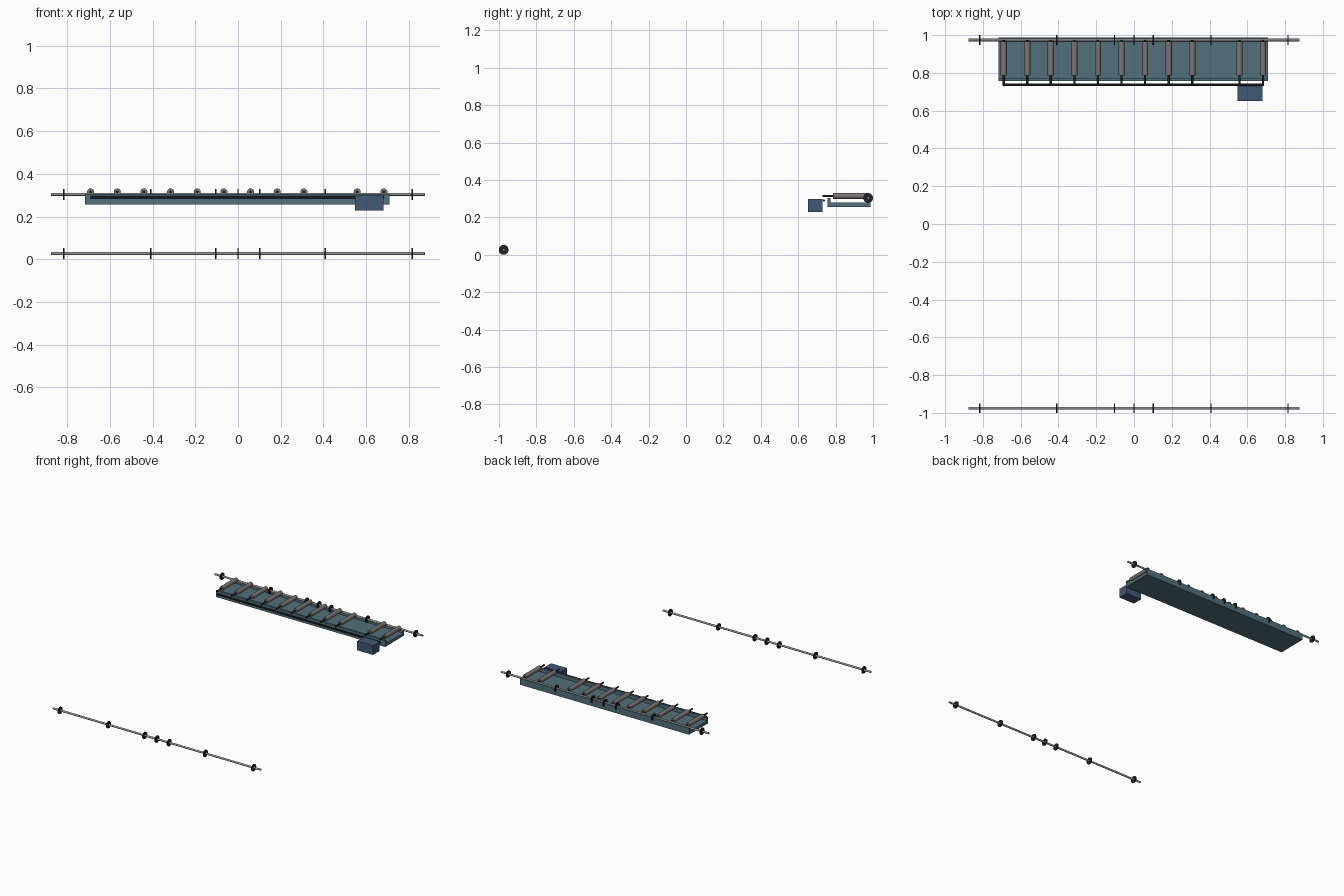
import bpy, math
from mathutils import Vector

if "Cube" in bpy.data.objects:
    bpy.data.objects.remove(bpy.data.objects["Cube"])


def material(name, rgb):
    m = bpy.data.materials.new(name)
    m.diffuse_color = (*rgb, 1)
    m.use_nodes = True
    m.node_tree.nodes["Principled BSDF"].inputs["Base Color"].default_value = m.diffuse_color
    return m


SLATE = material("slate", (0.085, 0.16, 0.20))
BLUE = material("blue", (0.055, 0.095, 0.18))
BLACK = material("black", (0.015, 0.015, 0.017))
STEEL = material("steel", (0.33, 0.33, 0.33))
ROLLER = material("roller_grey", (0.20, 0.18, 0.175))


def rod(name, start, end, radius, mat, sides=24):
    a, b = Vector(start), Vector(end)
    d = b - a
    bpy.ops.mesh.primitive_cylinder_add(
        vertices=sides, radius=radius, depth=d.length, location=(a + b) / 2,
        rotation=d.to_track_quat('Z', 'Y').to_euler())
    ob = bpy.context.object
    ob.name = name
    ob.data.materials.append(mat)
    bpy.ops.object.shade_smooth_by_angle(angle=math.radians(35))
    return ob


def prism_x(name, profile, x0, x1, mat):
    # extrude a (y, z) profile along x
    n = len(profile)
    verts = [(x, y, z) for x in (x0, x1) for y, z in profile]
    faces = [tuple(reversed(range(n))), tuple(range(n, 2 * n))]
    faces += [(i, (i + 1) % n, (i + 1) % n + n, i + n) for i in range(n)]
    me = bpy.data.meshes.new(name)
    me.from_pydata(verts, [], faces)
    me.materials.append(mat)
    ob = bpy.data.objects.new(name, me)
    bpy.context.collection.objects.link(ob)
    return ob


# two long shafts with thin guide wheels
for label, y, z in (("front", -0.975, 0.027), ("back", 0.974, 0.304)):
    rod(f"{label}_shaft", (-0.875, y, z), (0.875, y, z), 0.007, STEEL)
    for i, x in enumerate((-0.816, -0.409, -0.103, 0, 0.102, 0.408, 0.815)):
        rod(f"{label}_wheel_{i}", (x - 0.0035, y, z), (x + 0.0035, y, z),
            0.026, BLACK, 32)

# channel-shaped tray, open at both ends
prism_x("tray", [(0.757, 0.256), (0.987, 0.256), (0.987, 0.305), (0.975, 0.305),
                 (0.975, 0.279), (0.772, 0.279), (0.772, 0.305), (0.757, 0.305)],
        -0.717, 0.709, SLATE)

# rollers on axles, leaving one gap in the row
for i in range(12):
    if i == 9:
        continue
    x = -0.69 + i * 0.1248
    rod(f"roller_{i}", (x, 0.785, 0.315), (x, 0.967, 0.315), 0.0165, ROLLER)
    rod(f"roller_axle_{i}", (x, 0.73, 0.315), (x, 0.973, 0.315), 0.006, BLACK, 16)

# drive shaft and motor
rod("drive_shaft", (-0.69, 0.737, 0.291), (0.683, 0.737, 0.291), 0.006, BLACK, 16)
prism_x("motor_box", [(0.652, 0.228), (0.73, 0.228), (0.73, 0.298), (0.652, 0.298)],
        0.548, 0.681, BLUE)
